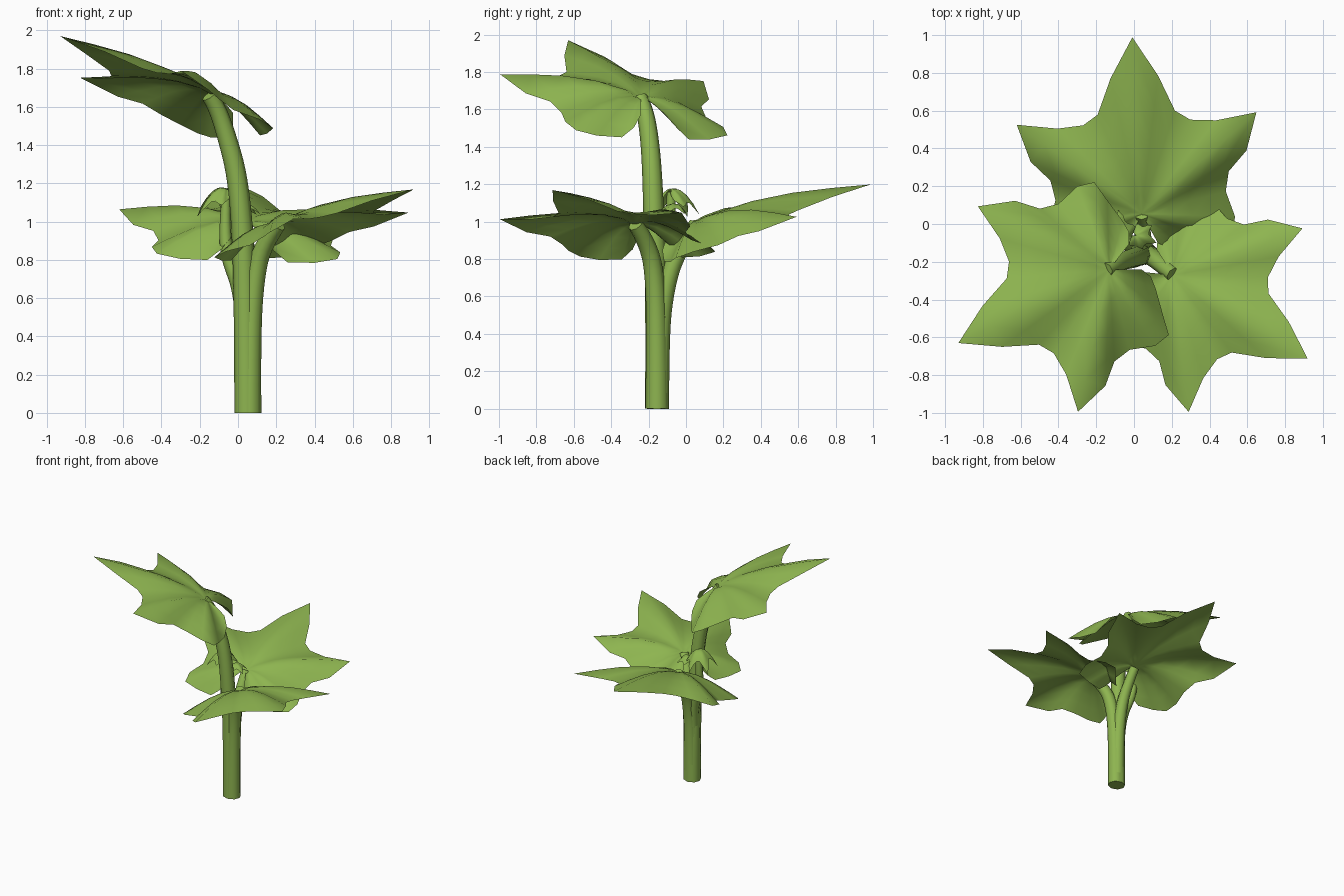
import bpy
import bmesh
from math import radians, sin, cos
from mathutils import Vector

cube = bpy.data.objects.get("Cube")
if cube:
    bpy.data.objects.remove(cube, do_unlink=True)

LEAF_COLOR = (0.27, 0.46, 0.08, 1.0)
green = bpy.data.materials.new("leaf green")
green.use_nodes = True
green.diffuse_color = LEAF_COLOR
green.node_tree.nodes["Principled BSDF"].inputs["Base Color"].default_value = LEAF_COLOR

# Half of the lobed rim: along the midrib, sideways, height, vein bulge
HALF_RIM = [
    (0.89, 0.0, 0.31, 0.05),
    (0.69, 0.12, 0.225, 0.045),
    (0.51, 0.195, 0.135, 0.04),
    (0.46, 0.27, 0.11, 0.04),
    (0.45, 0.40, 0.10, 0.045),
    (0.48, 0.605, 0.11, 0.055),
    (0.29, 0.545, 0.01, 0.055),
    (0.19, 0.45, -0.03, 0.05),
    (0.09, 0.43, -0.09, 0.045),
    (-0.04, 0.47, -0.14, 0.045),
    (-0.13, 0.45, -0.185, 0.05),
    (-0.15, 0.335, -0.21, 0.045),
    (-0.175, 0.20, -0.215, 0.035),
    (-0.18, 0.13, -0.16, 0.025),
    (-0.153, 0.075, -0.09, 0.015),
]
# Distance out from the stalk and share of the vein bulge there
RINGS = ((0.12, 0.6), (0.32, 0.95), (0.55, 0.9), (0.78, 0.5), (1.0, 0.0))
ROLL = 0.03


def finish(obj, angle=75):
    obj.data.materials.clear()
    obj.data.materials.append(green)
    bpy.ops.object.select_all(action='DESELECT')
    obj.select_set(True)
    bpy.context.view_layer.objects.active = obj
    bpy.ops.object.shade_smooth_by_angle(angle=radians(angle))


def leaf(name, center, heading, size=1.0, slope=0.0, cup=0.0):
    """Fan of rings from the stalk out to the lobed rim."""
    mirrored = [(u, -v, h, b) for u, v, h, b in reversed(HALF_RIM[1:])]
    rim = mirrored + HALF_RIM
    ca, sa = cos(radians(heading)), sin(radians(heading))
    bm = bmesh.new()

    def vert(u, v, h):
        offset = Vector((u * ca - v * sa, u * sa + v * ca, h))
        return bm.verts.new(Vector(center) + offset * size)

    hub = vert(0, 0, 0)
    spokes = []
    for u, v, h, b in rim:
        edge = h + slope * u + ROLL * v
        spokes.append([
            vert(u * t, v * t, edge * t + b * share + cup * (u * u + v * v) * t * t)
            for t, share in RINGS])
    for a, b in zip(spokes, spokes[1:]):
        bm.faces.new((hub, a[0], b[0]))
        for i in range(len(RINGS) - 1):
            bm.faces.new((a[i], a[i + 1], b[i + 1], b[i]))
    mesh = bpy.data.meshes.new(name)
    bm.to_mesh(mesh)
    bm.free()
    obj = bpy.data.objects.new(name, mesh)
    bpy.context.collection.objects.link(obj)
    finish(obj)


def stem(name, path, thick, thin):
    """Tapered tube along a smooth path."""
    curve = bpy.data.curves.new(name, 'CURVE')
    curve.dimensions = '3D'
    curve.bevel_depth = 1.0
    curve.bevel_resolution = 2
    curve.use_fill_caps = True
    spline = curve.splines.new('NURBS')
    spline.points.add(len(path) - 1)
    spline.order_u = 3
    spline.resolution_u = 4
    spline.use_endpoint_u = True
    for i, (point, co) in enumerate(zip(spline.points, path)):
        point.co = (*co, 1)
        point.radius = thick + (thin - thick) * i / (len(path) - 1)
    obj = bpy.data.objects.new(name, curve)
    bpy.context.collection.objects.link(obj)
    bpy.ops.object.select_all(action='DESELECT')
    obj.select_set(True)
    bpy.context.view_layer.objects.active = obj
    bpy.ops.object.convert(target='MESH')
    finish(bpy.context.view_layer.objects.active)


# Three large leaves
leaf("tall_leaf", (-0.13, -0.24, 1.66), 206)
leaf("back_leaf", (0.04, 0.055, 0.995), 93, 1.05, -0.13)
leaf("front_left_leaf", (0.205, -0.27, 0.985), -31.8, 0.945, -0.13)

# Young drooping leaves in the middle
leaf("young_leaf_outer", (-0.06, -0.08, 1.17), 150, 0.2, -0.1, -1.2)
leaf("young_leaf_inner", (0.01, -0.06, 1.09), -20, 0.13, -0.1, -0.8)

# Stems, bundled at the foot
stem("tall_stem", [(0.045, -0.155, 0), (0.04, -0.155, 0.5), (0.025, -0.17, 0.95),
                   (-0.005, -0.18, 1.25), (-0.06, -0.195, 1.45),
                   (-0.11, -0.22, 1.6), (-0.15, -0.245, 1.66)], 0.064, 0.042)
stem("front_left_stem", [(0.06, -0.155, 0), (0.062, -0.155, 0.4), (0.085, -0.165, 0.7),
                         (0.13, -0.2, 0.88), (0.21, -0.27, 0.985)], 0.062, 0.042)
stem("back_stem", [(0.05, -0.15, 0), (0.05, -0.145, 0.4), (0.05, -0.11, 0.65),
                   (0.045, -0.05, 0.83), (0.04, 0.055, 0.99)], 0.06, 0.038)
stem("young_stem", [(0.045, -0.15, 0), (0.04, -0.15, 0.4), (0.015, -0.125, 0.65),
                    (-0.06, -0.1, 0.82), (-0.07, -0.08, 1.0), (-0.06, -0.08, 1.16)],
     0.055, 0.022)
